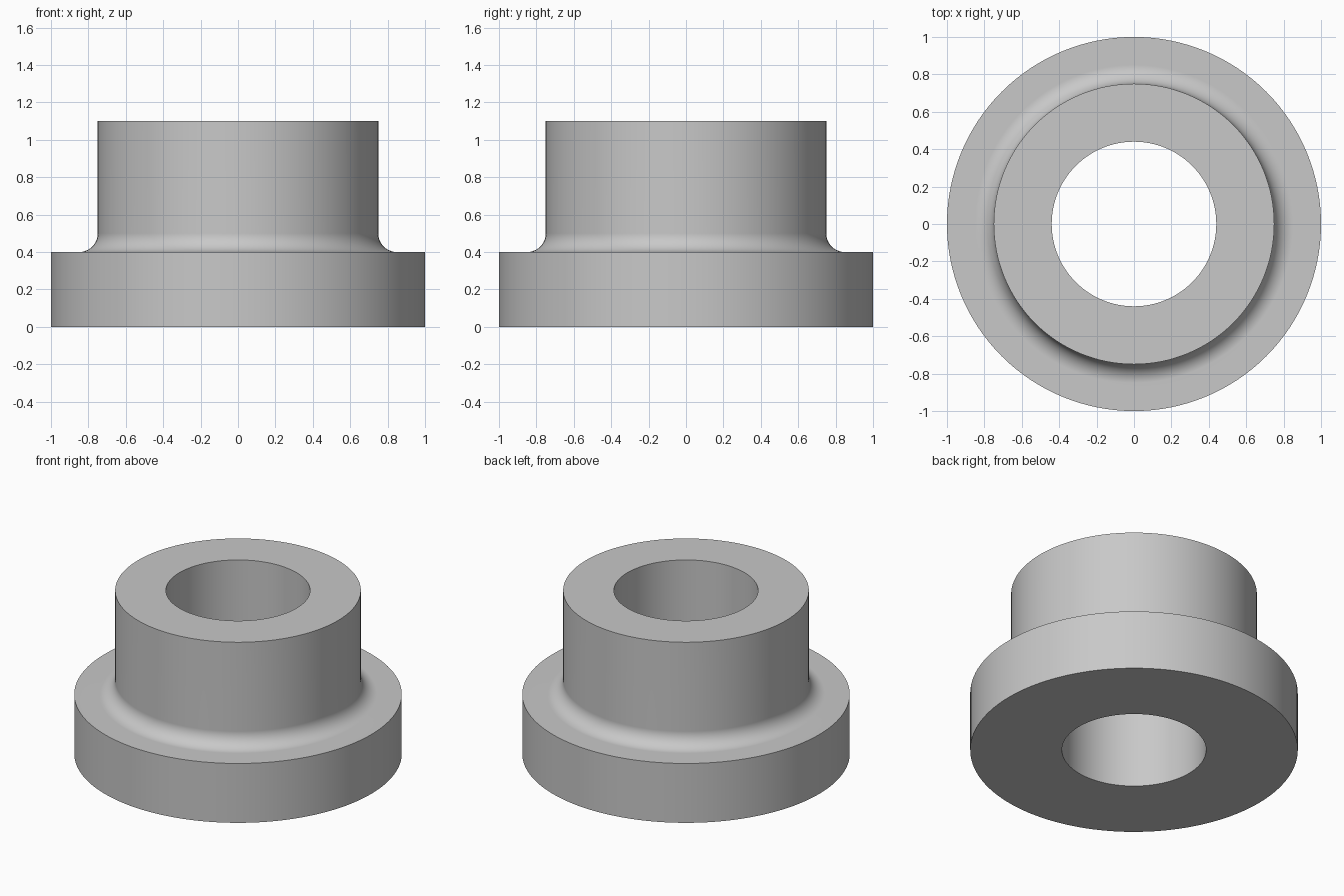
import bpy
import bmesh
from math import cos, sin, pi, radians

cube = bpy.data.objects.get("Cube")
if cube:
    bpy.data.objects.remove(cube, do_unlink=True)

FLANGE_R, COLLAR_R, BORE_R = 1.0, 0.75, 0.44
FLANGE_H, TOTAL_H = 0.4, 1.1
FILLET_R, FILLET_STEPS = 0.1, 10
SEGMENTS = 128

# Plain grey metal
grey = bpy.data.materials.new("plain grey")
grey.use_nodes = True
colour = (0.58, 0.58, 0.58, 1)
grey.diffuse_color = colour
grey.node_tree.nodes["Principled BSDF"].inputs["Base Color"].default_value = colour

# Closed half section: bore, flange, rounded fillet, collar
profile = [(BORE_R, 0), (FLANGE_R, 0), (FLANGE_R, FLANGE_H)]
for i in range(FILLET_STEPS + 1):
    a = pi / 2 * i / FILLET_STEPS
    profile.append((COLLAR_R + FILLET_R * (1 - sin(a)),
                    FLANGE_H + FILLET_R * (1 - cos(a))))
profile += [(COLLAR_R, TOTAL_H), (BORE_R, TOTAL_H)]

# Lathe the section around the vertical axis
bm = bmesh.new()
ring = [bm.verts.new((r, 0, z)) for r, z in profile]
edges = [bm.edges.new((v, ring[(i + 1) % len(ring)])) for i, v in enumerate(ring)]
bmesh.ops.spin(bm, geom=ring + edges, cent=(0, 0, 0), axis=(0, 0, 1),
               angle=2 * pi, steps=SEGMENTS, use_merge=False)
bmesh.ops.remove_doubles(bm, verts=bm.verts, dist=0.0001)
bmesh.ops.recalc_face_normals(bm, faces=bm.faces)
mesh = bpy.data.meshes.new("flanged_bushing")
bm.to_mesh(mesh)
bm.free()
mesh.materials.append(grey)

bushing = bpy.data.objects.new("flanged_bushing", mesh)
bpy.context.collection.objects.link(bushing)

# Smooth walls with crisp rims and flat annular faces
bpy.ops.object.select_all(action='DESELECT')
bushing.select_set(True)
bpy.context.view_layer.objects.active = bushing
bpy.ops.object.shade_smooth_by_angle(angle=radians(30))
weighted = bushing.modifiers.new("weighted normals", 'WEIGHTED_NORMAL')
weighted.keep_sharp = True
